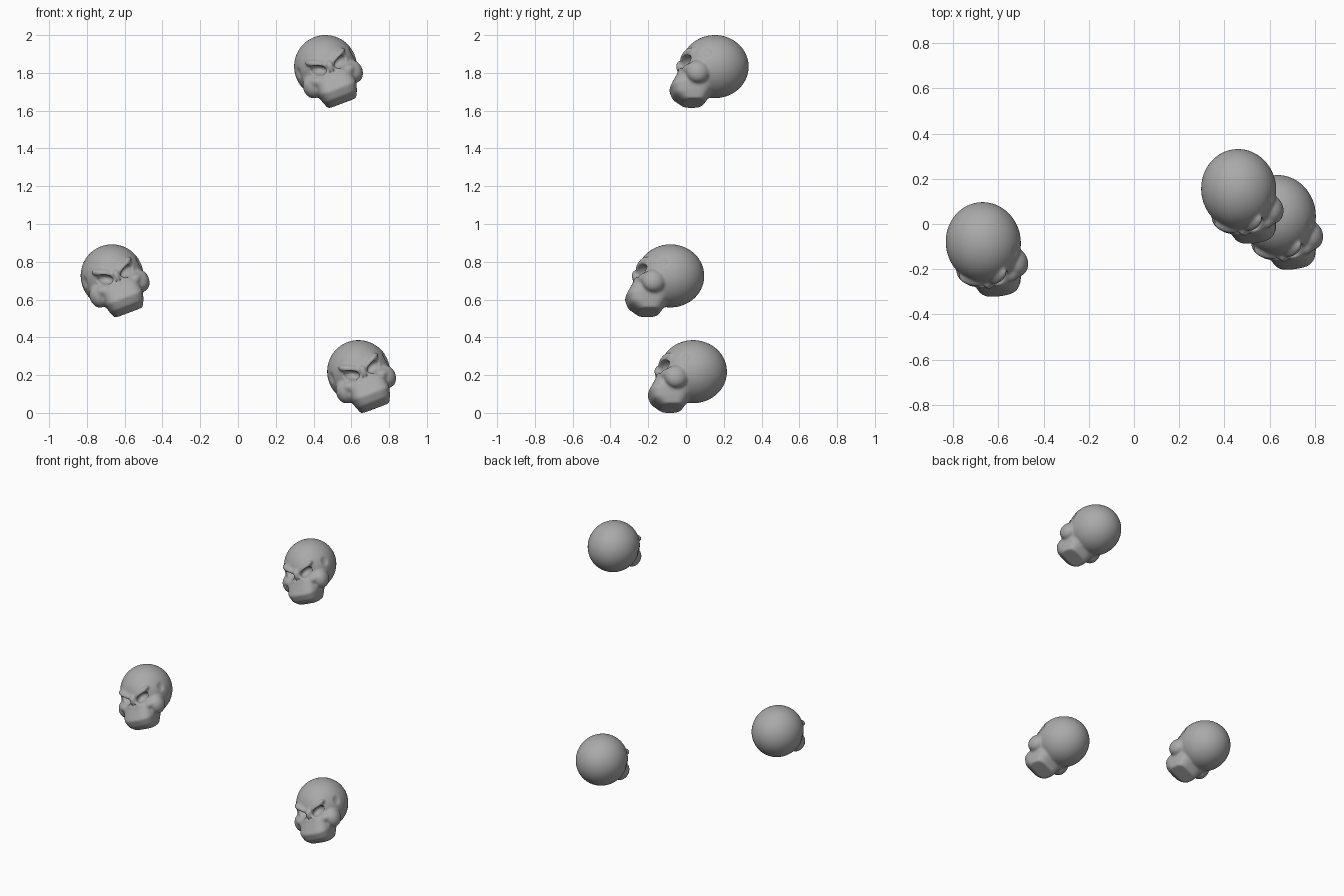
import bpy, bmesh, math
from mathutils import Matrix, Vector, Euler

old = bpy.data.objects.get("Cube")
if old:
    bpy.data.objects.remove(old, do_unlink=True)

bone = bpy.data.materials.new("bone_grey")
bone.use_nodes = True
grey = (0.4, 0.4, 0.4, 1)
bone.diffuse_color = grey
bone.node_tree.nodes["Principled BSDF"].inputs["Base Color"].default_value = grey


def ball(bm, centre, radii, slant=0, yaw=0):
    """Ellipsoid, rolled about y and then turned about z."""
    m = (Matrix.Translation(centre) @ Matrix.Rotation(math.radians(yaw), 4, 'Z')
         @ Matrix.Rotation(math.radians(slant), 4, 'Y') @ Matrix.Diagonal((*radii, 1)))
    bmesh.ops.create_uvsphere(bm, u_segments=48, v_segments=24, radius=1, matrix=m)


def pair(bm, centre, radii, slant=0, yaw=0):
    """The same ellipsoid on both sides of the face."""
    x, y, z = centre
    for s in (1, -1):
        ball(bm, (s * x, y, z), radii, s * slant, s * yaw)


def loft(bm, sections, power=0.6, n=40):
    """Skin of rounded-square rings: height, half width, front, back."""
    rings = []
    for z, half, front, back in sections:
        ring = []
        for i in range(n):
            a = math.tau * i / n
            c, s = math.cos(a), math.sin(a)
            px = math.copysign(abs(c) ** power, c) * half
            py = (front + back) / 2 + math.copysign(abs(s) ** power, s) * (back - front) / 2
            ring.append(bm.verts.new((px, py, z)))
        rings.append(ring)
    for lo, hi in zip(rings, rings[1:]):
        for i in range(n):
            j = (i + 1) % n
            bm.faces.new((lo[i], lo[j], hi[j], hi[i]))
    bm.faces.new(rings[0][::-1])
    bm.faces.new(rings[-1])


def make(name, bm):
    bmesh.ops.recalc_face_normals(bm, faces=bm.faces)
    mesh = bpy.data.meshes.new(name)
    bm.to_mesh(mesh)
    bm.free()
    ob = bpy.data.objects.new(name, mesh)
    bpy.context.collection.objects.link(ob)
    return ob


def add(ob, kind, **settings):
    mod = ob.modifiers.new(kind.lower(), kind)
    for key, value in settings.items():
        setattr(mod, key, value)


# Solid masses: cranium, jaw, cheeks, brows, nose bridge
bm = bmesh.new()
ball(bm, (0, 0.013, 0), (0.165, 0.178, 0.166))
loft(bm, [(-0.205, 0.078, -0.165, -0.055), (-0.165, 0.094, -0.217, -0.025),
          (-0.118, 0.106, -0.232, 0.0), (-0.05, 0.098, -0.193, 0.0),
          (-0.015, 0.06, -0.182, 0.0)])
pair(bm, (0.118, -0.095, -0.071), (0.047, 0.061, 0.061))
pair(bm, (0.085, -0.13, -0.05), (0.05, 0.045, 0.03), slant=-8, yaw=25)
pair(bm, (0.062, -0.142, 0.04), (0.06, 0.028, 0.02), slant=-24, yaw=24)
ball(bm, (0, -0.165, 0.0), (0.02, 0.03, 0.035))
skull = make("skull_form", bm)

# Hollows: eye sockets, nostrils, temples
bm = bmesh.new()
pair(bm, (0.066, -0.155, 0.003), (0.046, 0.052, 0.027), slant=-24, yaw=26)
pair(bm, (0.011, -0.194, -0.028), (0.008, 0.02, 0.012), slant=20)
pair(bm, (0.182, -0.055, 0.035), (0.04, 0.05, 0.062), yaw=-14)
hollows = make("hollow_cutter", bm)
hollows.hide_render = True

# Fuse the masses, carve the hollows, soften the edges
add(skull, 'REMESH', mode='VOXEL', voxel_size=0.007)
add(skull, 'SMOOTH', factor=0.5, iterations=7)
add(skull, 'BOOLEAN', operation='DIFFERENCE', object=hollows, solver='EXACT')
add(skull, 'REMESH', mode='VOXEL', voxel_size=0.0055)
add(skull, 'SMOOTH', factor=0.5, iterations=4)
graph = bpy.context.evaluated_depsgraph_get()
mesh = bpy.data.meshes.new_from_object(skull.evaluated_get(graph))
mesh.name = "skull"
for ob in (skull, hollows):
    bpy.data.objects.remove(ob, do_unlink=True)
mesh.materials.clear()
mesh.materials.append(bone)
for poly in mesh.polygons:
    poly.use_smooth = True
    poly.material_index = 0

# Common tilt and size of the heads
tilt = Euler((0, math.radians(-20.5), math.radians(7.4)), 'XYZ')
turn = tilt.to_matrix()
heights = [(turn @ v.co).z for v in mesh.vertices]
mesh.transform(Matrix.Scale(0.385 / (max(heights) - min(heights)), 4))
lowest = min((turn @ v.co).z for v in mesh.vertices)

# Three heads, placed by their lowest points
for name, x, y, base in (("right_skull", -0.665, -0.095, 0.507),
                         ("upper_skull", 0.465, 0.14, 1.615),
                         ("lower_skull", 0.64, 0.025, 0.0)):
    head = bpy.data.objects.new(name, mesh)
    head.rotation_euler = tilt
    head.location = Vector((x, y, base - lowest))
    bpy.context.collection.objects.link(head)
